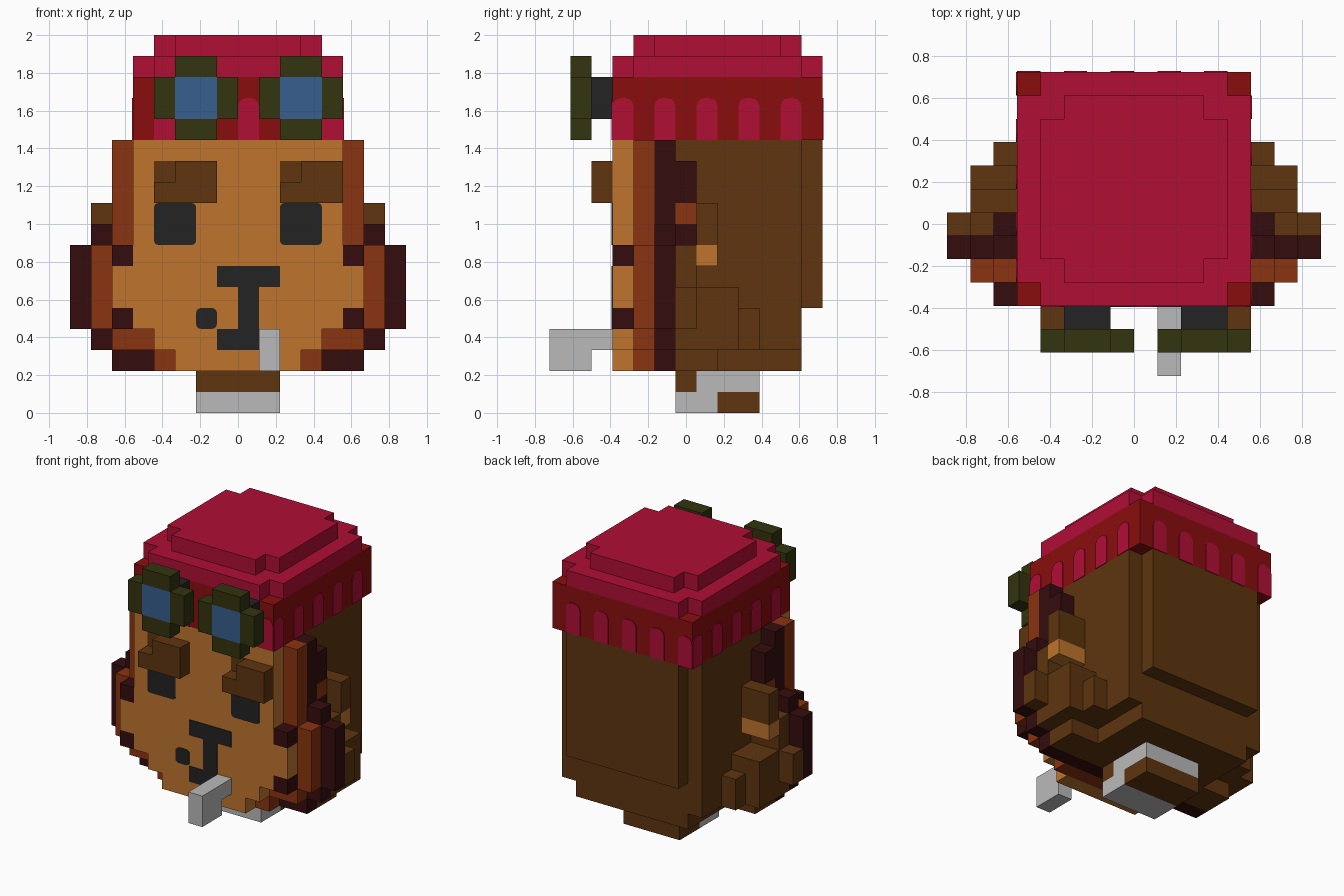
import bpy, bmesh, math
from mathutils import Matrix

cube = bpy.data.objects.get("Cube")
if cube:
    bpy.data.objects.remove(cube, do_unlink=True)

U = 1 / 9        # size of one block
YC = 6.5         # block rows run 0..13 from front to back
PLATE = 0.05     # thickness of painted plates, in blocks


def material(name, hexcode):
    lin = []
    for i in (0, 2, 4):
        c = int(hexcode[i:i + 2], 16) / 255
        lin.append(c / 12.92 if c <= 0.04045 else ((c + 0.055) / 1.055) ** 2.4)
    m = bpy.data.materials.new(name)
    m.use_nodes = True
    m.diffuse_color = (*lin, 1)
    bsdf = m.node_tree.nodes["Principled BSDF"]
    bsdf.inputs["Base Color"].default_value = (*lin, 1)
    bsdf.inputs["Roughness"].default_value = 0.9
    return m


RED = material("crimson", "B00E35")
DARK_RED = material("dark red", "8A0D0D")
OCHRE = material("ochre", "BF752D")
BROWN = material("brown", "5E350F")
RUST = material("rust", "8A3310")
MAROON = material("maroon", "350C0E")
BLACK = material("charcoal", "232323")
GREY = material("light grey", "BABABA")
OLIVE = material("olive", "33330F")
BLUE = material("lens blue", "375F8E")


def finish(bm, name, mat):
    bmesh.ops.recalc_face_normals(bm, faces=bm.faces)
    mesh = bpy.data.meshes.new(name)
    bm.to_mesh(mesh)
    bm.free()
    mesh.materials.append(mat)
    ob = bpy.data.objects.new(name, mesh)
    bpy.context.collection.objects.link(ob)
    return ob


def blocks(name, mat, *boxes, mirror=False):
    """Boxes given as x0, x1, row0, row1, z0, z1 in block units."""
    bm = bmesh.new()
    boxes = list(boxes)
    if mirror:
        boxes += [(-b[1], -b[0], *b[2:]) for b in boxes]
    for x0, x1, y0, y1, z0, z1 in boxes:
        size = Matrix.Diagonal(((x1 - x0) * U, (y1 - y0) * U, (z1 - z0) * U, 1))
        mid = Matrix.Translation(((x0 + x1) / 2 * U, ((y0 + y1) / 2 - YC) * U, (z0 + z1) / 2 * U))
        bmesh.ops.create_cube(bm, size=1, matrix=mid @ size)
    return finish(bm, name, mat)


def plate(name, mat, x0, x1, z0, z1, r_top, r_low, row=3, turn=None):
    """Thin front plate with cut corners; turn = (angle, centre row) spins it to another side."""
    pts = []
    for cx, cz, a0, r in ((x1, z1, 0, r_top), (x0, z1, 90, r_top), (x0, z0, 180, r_low), (x1, z0, 270, r_low)):
        if r == 0:
            pts.append((cx, cz))
            continue
        ox = cx - r if cx == x1 else cx + r
        oz = cz - r if cz == z1 else cz + r
        for k in range(4):
            a = math.radians(a0 + 30 * k)
            pts.append((ox + r * math.cos(a), oz + r * math.sin(a)))
    bm = bmesh.new()
    face = bm.faces.new([bm.verts.new((x * U, (row - YC) * U, z * U)) for x, z in pts])
    ext = bmesh.ops.extrude_face_region(bm, geom=[face])
    moved = [v for v in ext["geom"] if isinstance(v, bmesh.types.BMVert)]
    bmesh.ops.translate(bm, verts=moved, vec=(0, -PLATE * U, 0))
    if turn:
        bmesh.ops.rotate(bm, verts=bm.verts, cent=(0, (turn[1] - YC) * U, 0),
                         matrix=Matrix.Rotation(math.radians(turn[0]), 3, 'Z'))
    return finish(bm, name, mat)


# Head and back of the hair
blocks("head", BROWN, (-5, 5, 6, 12, 3, 13), (-4, 4, 6, 12, 2, 3), (-4, 4, 12, 13, 5, 13))
blocks("face", OCHRE, (-5, 5, 3, 4, 4, 13), (-6, 6, 3, 4, 5, 7), (-4, 4, 3, 4, 3, 4), (-3, 3, 3, 4, 2, 3))

# Mane rings around the face
blocks("cheek_tufts", MAROON, (5, 6, 3, 4, 7, 8), (5, 6, 3, 4, 4, 5), mirror=True)
blocks("inner_mane", RUST, (-6, 6, 4, 5, 8, 13), (-7, 7, 4, 5, 4, 8), (-6, 6, 4, 5, 3, 4), (-4, 4, 4, 5, 2, 3))
blocks("outer_mane", MAROON, (-6, 6, 5, 6, 9, 13), (-7, 7, 5, 6, 8, 9), (-8, 8, 5, 6, 4, 8),
       (-7, 7, 5, 6, 3, 4), (-6, 6, 5, 6, 2, 3))
blocks("mane_rear", MAROON, (5, 6, 6, 7, 10, 12), (5, 6, 6, 7, 8, 9), mirror=True)
blocks("mane_rust_spot", RUST, (5, 6, 6, 7, 9, 10), mirror=True)

# Ears and stepped side hair
blocks("ears", BROWN, (5, 7, 7, 8, 8, 10), mirror=True)
blocks("ear_lobes", OCHRE, (5, 7, 7, 8, 7, 8), mirror=True)
blocks("side_hair", BROWN, (5, 7, 6, 7, 6, 8), (5, 8, 6, 7, 4, 6), (5, 7, 6, 9, 3, 6),
       (5, 6, 9, 10, 3, 5), (4, 6, 6, 8, 2, 3), mirror=True)

# Neck
blocks("neck_light", GREY, (-2, 2, 6, 8, 0, 1), (-2, 2, 7, 10, 1, 2))
blocks("neck_dark", BROWN, (-2, 2, 8, 10, 0, 1), (-2, 2, 6, 7, 1, 2))

# Hat with stepped crown
blocks("hat_band", DARK_RED, (-5, 5, 3, 13, 13, 16))
blocks("hat_crown", RED, (-5, 5, 4, 12, 16, 17), (-4, 4, 3, 13, 16, 17),
       (-4, 4, 5, 11, 17, 18), (-3, 3, 4, 12, 17, 18))
for side, angle, first in (("front", 0, -4), ("left", 90, -5), ("back", 180, -4), ("right", 270, -5)):
    for k in range(5):
        x = first + 2 * k
        plate(f"band_arch_{side}_{k + 1}", RED, x, x + 1, 13, 15, 0.4, 0, turn=(angle, 8))

# Goggles
for side, x in (("right", -4), ("left", 1)):
    blocks(f"goggle_frame_{side}", OLIVE, (x, x + 1, 1, 2, 14, 16), (x + 3, x + 4, 1, 2, 14, 16),
           (x + 1, x + 3, 1, 2, 16, 17), (x + 1, x + 3, 1, 2, 13, 14))
    blocks(f"goggle_lens_{side}", BLUE, (x + 1, x + 3, 1, 2, 14, 16))
    blocks(f"goggle_mount_{side}", BLACK, (x + 1, x + 3, 2, 3, 14, 16))

# Eyes and eyebrows
for side, x in (("right", -4), ("left", 2)):
    plate(f"eye_{side}", BLACK, x, x + 2, 8, 10, 0.2, 0.2)
    blocks(f"eyebrow_{side}", BROWN, (x, x + 3, 2, 3, 10, 11), (x + 1, x + 3, 2, 3, 11, 12))
    plate(f"eyebrow_corner_{side}", BROWN, x, x + 1, 11, 12, 0, 0)

# Nose, mouth line and mole
blocks("nose_and_mouth", BLACK, (-1, 2, 3 - PLATE, 3, 6, 7), (0, 1, 3 - PLATE, 3, 4, 6),
       (-1, 1, 3 - PLATE, 3, 3, 4))
plate("mouth_corner", BLACK, -2, -1, 4, 5, 0.25, 0.25)

# Pipe in the corner of the mouth
blocks("pipe", GREY, (1, 2, 0, 2, 2, 4), (1, 2, 2, 3, 3, 4))
